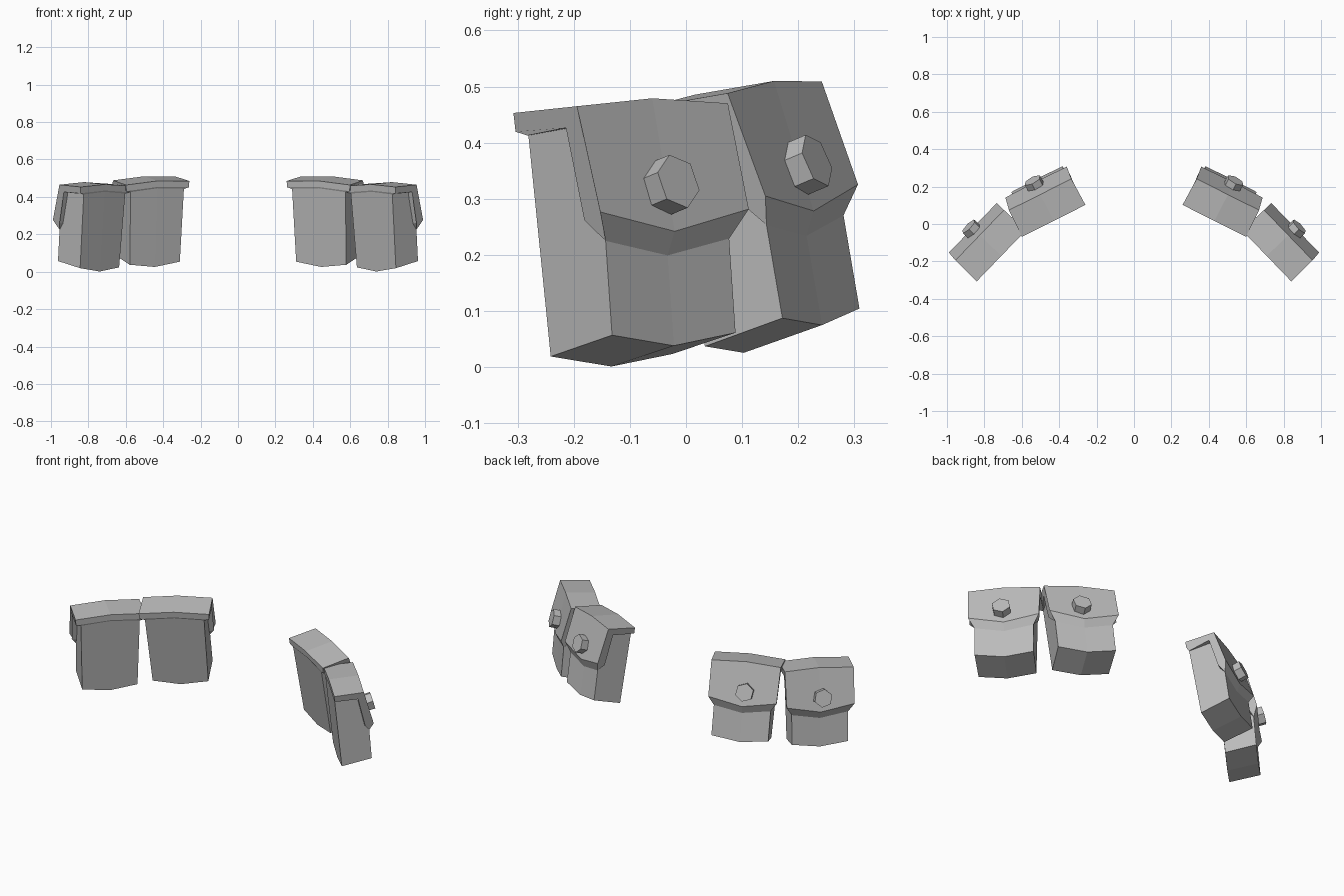
import bpy, bmesh
from math import radians, cos, sin
from mathutils import Matrix, Vector

cube = bpy.data.objects.get("Cube")
if cube:
    bpy.data.objects.remove(cube, do_unlink=True)

grey = bpy.data.materials.new("plain_grey")
grey.use_nodes = True
colour = (0.5, 0.5, 0.5, 1)
grey.diffuse_color = colour
grey.node_tree.nodes["Principled BSDF"].inputs["Base Color"].default_value = colour


def loft(name, rings, matrix):
    """Skin a row of equal rings, close both ends and place the result."""
    bm = bmesh.new()
    rows = [[bm.verts.new(p) for p in ring] for ring in rings]
    n = len(rows[0])
    for a, b in zip(rows, rows[1:]):
        for i in range(n):
            j = (i + 1) % n
            bm.faces.new((a[i], a[j], b[j], b[i]))
    bm.faces.new(rows[0])
    bm.faces.new(rows[-1])
    bm.transform(matrix)
    bmesh.ops.recalc_face_normals(bm, faces=bm.faces)
    mesh = bpy.data.meshes.new(name)
    bm.to_mesh(mesh)
    bm.free()
    mesh.materials.append(grey)
    bpy.context.collection.objects.link(bpy.data.objects.new(name, mesh))


def stations(profile):
    """Left end, middle and right end of a pouch part."""
    return [[(s * half, v, z_mid if s == 0 else z_end)
             for v, z_end, z_mid, half in profile] for s in (-1, 0, 1)]


# Profiles: outward offset, height at the ends, height in the middle, half width
BODY = [(-.155, -.05, -.04, .16), (-.112, -.458, -.478, .15),
        (.049, -.42, -.441, .153), (.035, -.252, -.28, .153),
        (-.01, -.03, -.02, .155)]
FLAP = [(0, -.0115, 0, .187), (.054, -.2, -.237, .184),
        (.035, -.252, -.28, .153), (.009, -.215, -.25, .18),
        (-.031, -.05, -.038, .185), (-.154, -.064, -.052, .162),
        (-.158, -.057, -.045, .187), (-.16, -.0235, -.012, .19)]

# Six-sided stud standing on the sloping flap face
out, up = Vector((0, .96, .275)), Vector((0, -.275, .96))
centre = Vector((.01, .04, -.158))
angles = [radians(20 + 60 * k) for k in range(6)]
STUD = [[centre + d * out + .05 * (cos(a) * Vector((1, 0, 0)) + sin(a) * up)
         for a in angles] for d in (-.015, .037)]

# Each pouch: place of the outer top edge, then turn, roll and pitch in degrees
POUCHES = {"outer": ((.825, -.06, .479), -46, .8, 0),
           "inner": ((.502, .157, .51), -26.7, 3.2, 4.5)}

for side, sign in (("left", 1), ("right", -1)):
    for spot, (place, turn, roll, pitch) in POUCHES.items():
        m = (Matrix.Diagonal((sign, 1, 1, 1)) @ Matrix.Translation(place)
             @ Matrix.Rotation(radians(turn), 4, 'Z')
             @ Matrix.Rotation(radians(roll), 4, 'Y')
             @ Matrix.Rotation(radians(pitch), 4, 'X'))
        label = f"{side}_{spot}_pouch"
        loft(label + "_body", stations(BODY), m)
        loft(label + "_flap", stations(FLAP), m)
        loft(label + "_stud", STUD, m)
